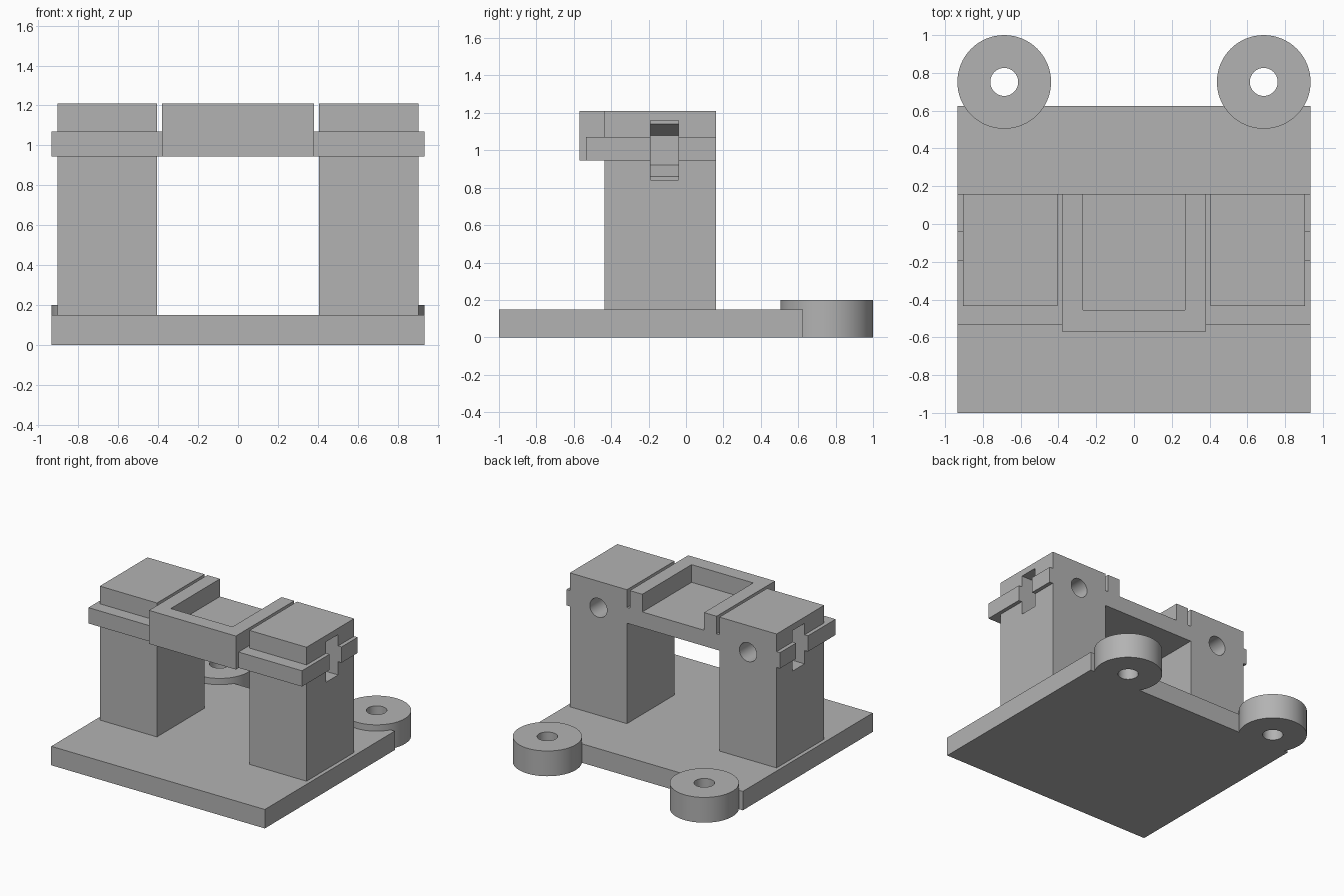
import bpy
import bmesh
import math
from mathutils import Matrix

default = bpy.data.objects.get("Cube")
if default:
    bpy.data.objects.remove(default, do_unlink=True)

grey = bpy.data.materials.new("plain grey")
grey.use_nodes = True
grey.diffuse_color = (0.45, 0.45, 0.45, 1)
grey.node_tree.nodes["Principled BSDF"].inputs["Base Color"].default_value = grey.diffuse_color


def make_object(name, bm):
    bmesh.ops.recalc_face_normals(bm, faces=bm.faces)
    mesh = bpy.data.meshes.new(name)
    bm.to_mesh(mesh)
    bm.free()
    mesh.materials.append(grey)
    obj = bpy.data.objects.new(name, mesh)
    bpy.context.collection.objects.link(obj)
    return obj


def box(name, x0, x1, y0, y1, z0, z1):
    bm = bmesh.new()
    bmesh.ops.create_cube(bm, size=1)
    bmesh.ops.scale(bm, vec=(abs(x1 - x0), y1 - y0, z1 - z0), verts=bm.verts)
    bmesh.ops.translate(bm, vec=((x0 + x1) / 2, (y0 + y1) / 2, (z0 + z1) / 2), verts=bm.verts)
    return make_object(name, bm)


def cylinder(name, radius, length, centre, along_y=False):
    bm = bmesh.new()
    bmesh.ops.create_cone(bm, cap_ends=True, segments=64, radius1=radius,
                          radius2=radius, depth=length)
    if along_y:
        bmesh.ops.rotate(bm, matrix=Matrix.Rotation(math.pi / 2, 3, "X"), verts=bm.verts)
    bmesh.ops.translate(bm, vec=centre, verts=bm.verts)
    return make_object(name, bm)


def prism(name, profile, y0, y1):
    bm = bmesh.new()
    face = bm.faces.new([bm.verts.new((x, y0, z)) for x, z in profile])
    side = bmesh.ops.extrude_face_region(bm, geom=[face])["geom"]
    bmesh.ops.translate(bm, vec=(0, y1 - y0, 0),
                        verts=[v for v in side if isinstance(v, bmesh.types.BMVert)])
    return make_object(name, bm)


def combine(target, tool, operation):
    # Apply one boolean, then discard the helper
    tool.hide_render = True
    mod = target.modifiers.new(operation, "BOOLEAN")
    mod.object = tool
    mod.operation = operation
    mod.solver = "EXACT"
    bpy.context.view_layer.objects.active = target
    bpy.ops.object.modifier_apply(modifier=mod.name)
    bpy.data.objects.remove(tool, do_unlink=True)


BACK = 0.16
BASE_TOP = 0.15
BEAM_LOW, BEAM_TOP, TOP = 0.945, 1.07, 1.21
LEG_X, BOLT_Z = 0.655, 1.0
PAD_X, PAD_Y = 0.687, 0.752

# Base plate, crossbeam and raised central tray
stand = box("clamp_stand", -0.935, 0.935, -1, 0.625, 0, BASE_TOP)
solids = [
    box("crossbeam", -0.935, 0.935, -0.535, BACK, BEAM_LOW, BEAM_TOP),
    box("tray", -0.38, 0.38, -0.57, BACK, BEAM_LOW, TOP),
]
# Tray recess, open at the back
cutters = [box("tray_recess", -0.27, 0.27, -0.455, 0.3, BEAM_TOP, 1.4)]

for side, s in (("left", 1), ("right", -1)):
    solids += [
        box(side + "_leg", s * 0.405, s * 0.905, -0.435, BACK, BASE_TOP, TOP),
        cylinder(side + "_foot_pad", 0.248, 0.2, (s * PAD_X, PAD_Y, 0.1)),
    ]
    # Nut slot with a half-hexagon inner end, entered from the outer side
    upper = [(0.4, 0.16), (-0.025, 0.16), (-0.025, 0.14), (-0.134, 0.078)]
    lower = [(dx, -dz) for dx, dz in reversed(upper)]
    slot = [(s * (LEG_X + dx), BOLT_Z + dz) for dx, dz in upper + lower]
    cutters += [
        prism(side + "_nut_slot", slot, -0.19, -0.04),
        cylinder(side + "_bolt_hole", 0.075, 0.5, (s * LEG_X, -0.05, BOLT_Z), True),
        cylinder(side + "_pad_hole", 0.074, 0.6, (s * PAD_X, PAD_Y, 0.1)),
    ]

for part in solids:
    combine(stand, part, "UNION")
for part in cutters:
    combine(stand, part, "DIFFERENCE")

# Smooth round surfaces, sharp box edges
bpy.ops.object.select_all(action="DESELECT")
stand.select_set(True)
bpy.context.view_layer.objects.active = stand
bpy.ops.object.shade_smooth_by_angle(angle=math.radians(30))
